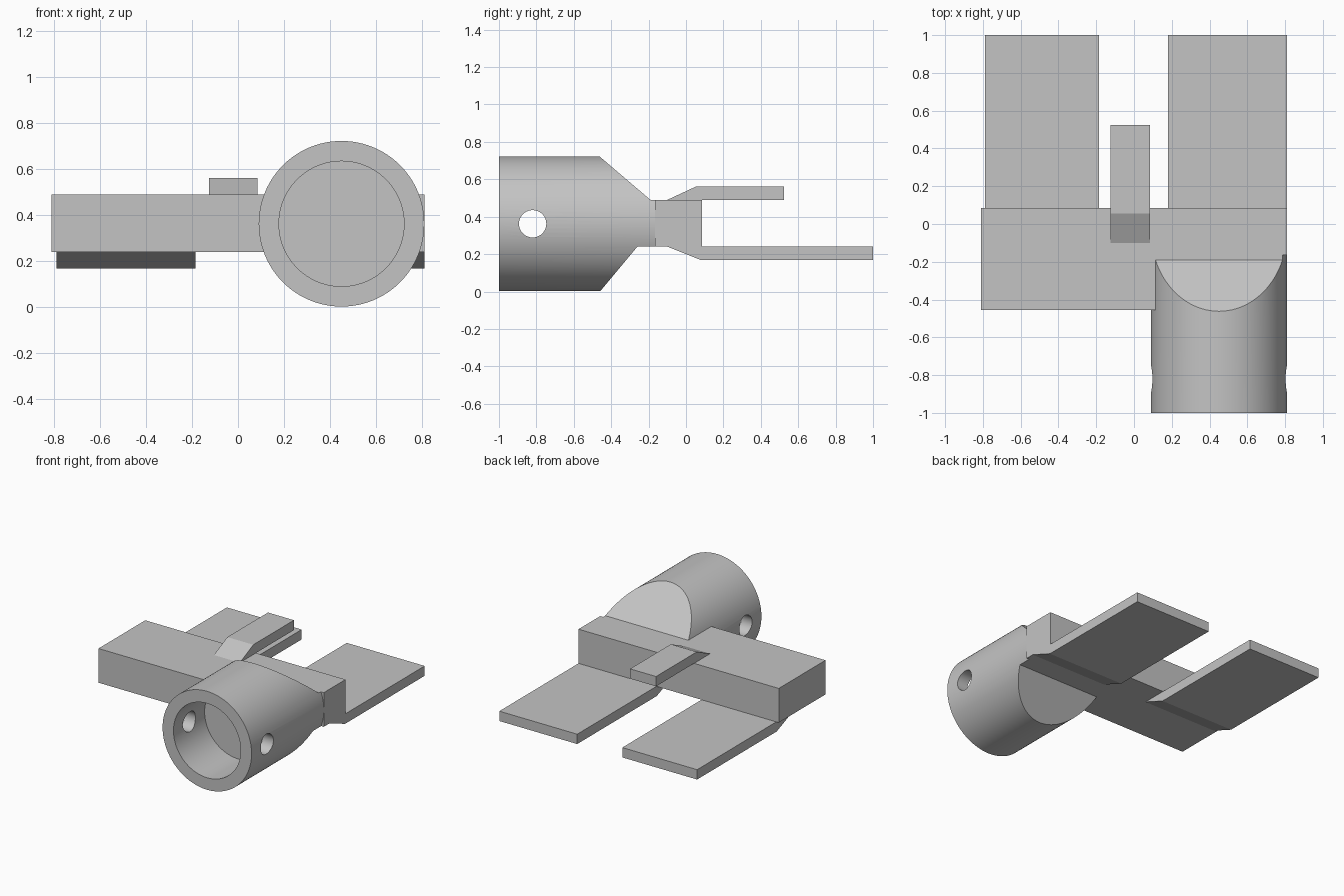
import bpy, bmesh
from math import radians
from mathutils import Vector

cube = bpy.data.objects.get("Cube")
if cube:
    bpy.data.objects.remove(cube, do_unlink=True)

# One flat grey for every part
grey = bpy.data.materials.new("plain_grey")
grey.use_nodes = True
colour = (0.55, 0.55, 0.55, 1)
grey.diffuse_color = colour
grey.node_tree.nodes["Principled BSDF"].inputs["Base Color"].default_value = colour


def extrude(name, outline, depth):
    """Close an outline into a face and extrude it along depth."""
    bm = bmesh.new()
    face = bm.faces.new([bm.verts.new(p) for p in outline])
    out = bmesh.ops.extrude_face_region(bm, geom=[face])
    moved = [v for v in out["geom"] if isinstance(v, bmesh.types.BMVert)]
    bmesh.ops.translate(bm, verts=moved, vec=Vector(depth))
    bmesh.ops.recalc_face_normals(bm, faces=bm.faces)
    mesh = bpy.data.meshes.new(name)
    bm.to_mesh(mesh)
    bm.free()
    mesh.materials.append(grey)
    ob = bpy.data.objects.new(name, mesh)
    bpy.context.collection.objects.link(ob)
    return ob


def side_profile(name, yz, x0, x1):
    return extrude(name, [(x0, y, z) for y, z in yz], (x1 - x0, 0, 0))


def cylinder(name, radius, length, centre, rotation):
    bpy.ops.mesh.primitive_cylinder_add(vertices=96, radius=radius, depth=length,
                                        location=centre, rotation=rotation)
    ob = bpy.context.object
    ob.name = name
    ob.data.materials.append(grey)
    return ob


def combine(target, tool, operation):
    tool.hide_render = True
    mod = target.modifiers.new(operation, 'BOOLEAN')
    mod.operation = operation
    mod.solver = 'EXACT'
    mod.object = tool
    bpy.context.view_layer.objects.active = target
    bpy.ops.object.modifier_apply(modifier=mod.name)
    bpy.data.objects.remove(tool, do_unlink=True)


# Main dimensions
LOW, HIGH = 0.24, 0.49
CX, CZ, R = 0.45, 0.362, 0.36
FRONT, END = -1.0, -0.165
along_y = (radians(90), 0, 0)
along_x = (0, radians(90), 0)

# Crossbar, stepped back behind the socket
bar = [(-0.81, -0.455), (CX, -0.455), (CX, END), (0.81, END), (0.81, 0.085), (-0.81, 0.085)]
extrude("crossbar", [(x, y, LOW) for x, y in bar], (0, 0, HIGH - LOW))

# Round socket with a wedge-cut rear
socket = cylinder("socket", R, END - FRONT, (CX, (FRONT + END) / 2, CZ), along_y)
wedge = side_profile("wedge_cutter", [(-1.2, -0.1), (-0.543, -0.1), (-0.26, LOW), (-0.1, LOW),
                                      (-0.1, HIGH), (-0.19, HIGH), (-0.577, 0.82), (-1.2, 0.82)],
                     -0.1, 1.0)
combine(socket, wedge, 'INTERSECT')

# Blind bore and cross pin hole
bore = cylinder("bore_cutter", 0.272, 0.56, (CX, -0.92, CZ), along_y)
combine(socket, bore, 'DIFFERENCE')
pin = cylinder("pin_cutter", 0.073, 1.0, (CX, -0.82, CZ), along_x)
combine(socket, pin, 'DIFFERENCE')
bpy.ops.object.select_all(action='DESELECT')
socket.select_set(True)
bpy.context.view_layer.objects.active = socket
bpy.ops.object.shade_smooth_by_angle(angle=radians(30))

# Two flat lower prongs that ramp out of the crossbar underside
prong = [(-0.1, LOW), (0.08, 0.168), (1.0, 0.168), (1.0, LOW)]
for name, x0, x1 in (("right_prong", -0.79, -0.185), ("left_prong", 0.18, 0.81)):
    side_profile(name, prong, x0, x1)

# Short upper tab with a ramped front
side_profile("upper_tab", [(-0.1, HIGH), (0.055, 0.562), (0.525, 0.562), (0.525, HIGH)],
             -0.125, 0.085)
